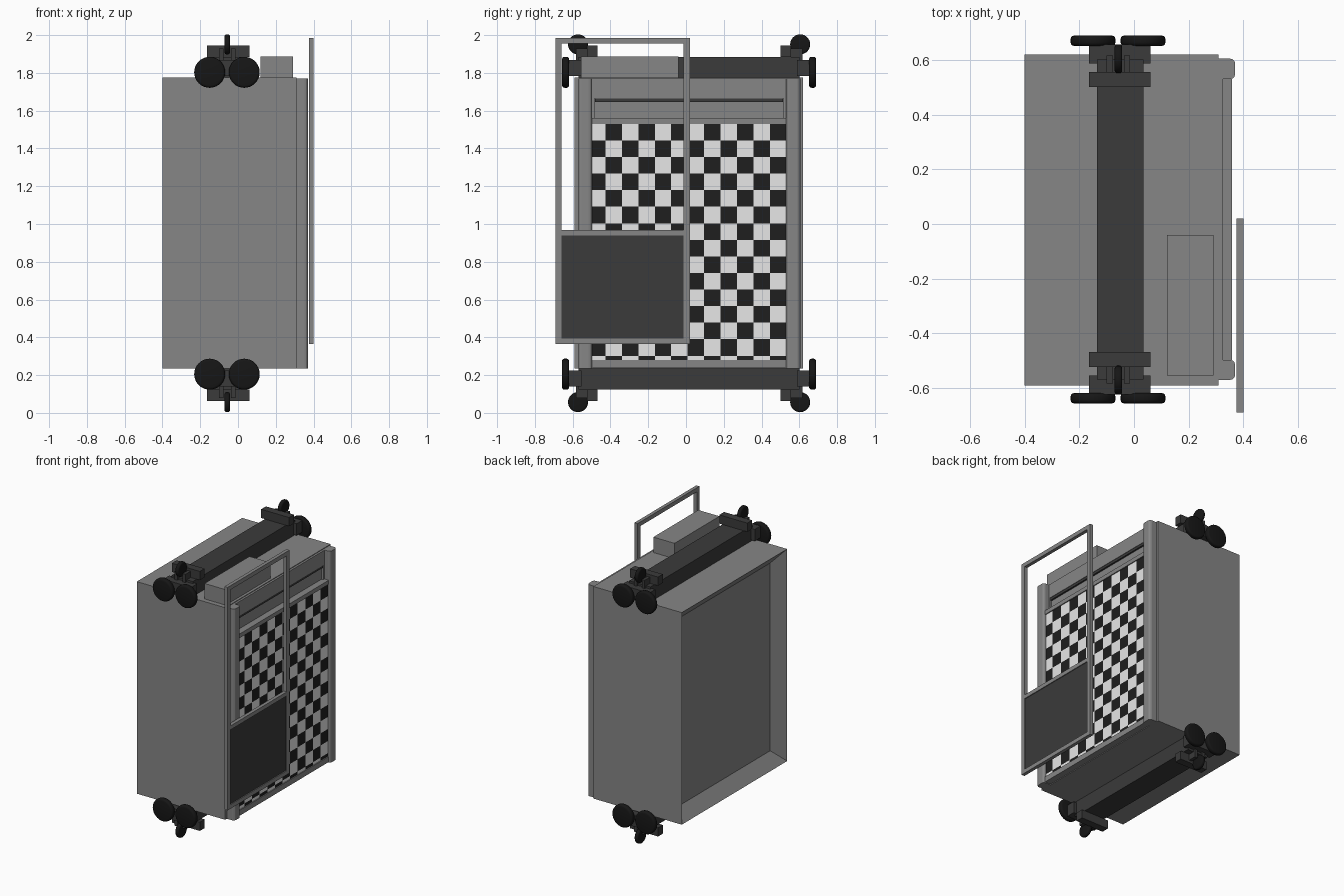
import bpy, bmesh, math
from mathutils import Matrix

if "Cube" in bpy.data.objects:
    bpy.data.objects.remove(bpy.data.objects["Cube"])


def material(name, value):
    m = bpy.data.materials.new(name)
    m.diffuse_color = (value, value, value, 1)
    m.use_nodes = True
    m.node_tree.nodes["Principled BSDF"].inputs["Base Color"].default_value = m.diffuse_color
    return m


GREY = material("steel grey", 0.24)
DARK = material("dark grey", 0.043)
RUBBER = material("black rubber", 0.008)
WHITE = material("tile white", 0.80)
BLACK = material("tile black", 0.013)

YC, ZC = 0.0165, 1.004      # mirror planes of the guide gear


def finish(name, bm, *mats):
    me = bpy.data.meshes.new(name)
    bm.to_mesh(me)
    bm.free()
    for m in mats:
        me.materials.append(m)
    ob = bpy.data.objects.new(name, me)
    bpy.context.collection.objects.link(ob)
    return ob


def cube(x, y, z):
    """Cube mesh from (min, max) pairs on each axis."""
    bm = bmesh.new()
    bmesh.ops.create_cube(bm, size=1)
    for v in bm.verts:
        for i, (a, b) in enumerate((x, y, z)):
            v.co[i] = (a + b) / 2 + v.co[i] * (b - a)
    bm.normal_update()
    return bm


def box(name, x, y, z, mat, bevel=0):
    bm = cube(x, y, z)
    if bevel:
        edges = [e for e in bm.edges
                 if abs(e.verts[0].co.z - e.verts[1].co.z) > 0.01 and e.verts[0].co.x > sum(x) / 2]
        bmesh.ops.bevel(bm, geom=edges, offset=bevel, segments=3, affect='EDGES', profile=0.5)
    return finish(name, bm, mat)


def wheel(name, centre, radius, width, axis):
    bm = bmesh.new()
    bmesh.ops.create_cone(bm, cap_ends=True, segments=32, radius1=radius, radius2=radius, depth=width)
    rims = [e for e in bm.edges if abs(e.verts[0].co.z - e.verts[1].co.z) < 1e-5]
    bmesh.ops.bevel(bm, geom=rims, offset=width * 0.35, segments=3, affect='EDGES', profile=0.5)
    rot = Matrix.Rotation(math.pi / 2, 4, 'X' if axis == 'Y' else 'Y')
    bmesh.ops.transform(bm, matrix=Matrix.Translation(centre) @ rot, verts=bm.verts)
    ob = finish(name, bm, RUBBER)
    bpy.context.view_layer.objects.active = ob
    ob.select_set(True)
    bpy.ops.object.shade_smooth_by_angle(angle=math.radians(40))
    ob.select_set(False)


# Cabin body with a sunken, splayed panel in the rear
Y0, Y1, Z0, Z1 = -0.59, 0.62, 0.235, 1.775
bm = cube((-0.40, 0.31), (Y0, Y1), (Z0, Z1))
rear = [f for f in bm.faces if f.normal.x < -0.9]
bmesh.ops.inset_individual(bm, faces=rear, thickness=0.125, depth=-0.075)
finish("cabin_body", bm, GREY)

# Entrance: header with a framed recess, rails and posts
box("header_top", (0.31, 0.325), (-0.497, 0.53), (1.665, 1.77), GREY)
box("header_side_near", (0.31, 0.325), (-0.497, -0.485), (1.56, 1.665), GREY)
box("header_side_far", (0.31, 0.325), (0.515, 0.53), (1.56, 1.665), GREY)
box("header_shadow_strip", (0.31, 0.322), (-0.483, 0.513), (1.647, 1.665), DARK)
box("header_rail", (0.31, 0.358), (-0.497, 0.53), (1.53, 1.56), GREY)
box("door_sill", (0.31, 0.358), (-0.497, 0.53), (0.24, 0.28), GREY)
box("door_slab", (0.31, 0.348), (-0.497, 0.53), (0.28, 1.53), GREY)
box("post_near", (0.31, 0.37), (-0.57, -0.497), (Z0, 1.77), GREY, 0.018)
box("post_far", (0.31, 0.37), (0.53, 0.605), (Z0, 1.77), GREY, 0.018)

# Chequered doors: a grid of cells, clipped to the opening
bm = bmesh.new()
cell_y, cell_z, top, start = 0.0872, 0.0877, 1.53, -0.427
for row in range(15):
    z1 = top - row * cell_z
    z0 = max(z1 - cell_z, 0.28)
    for col in range(-1, 11):
        y0 = max(start + col * cell_y, -0.497)
        y1 = start + (col + 1) * cell_y
        f = bm.faces.new([bm.verts.new((0.351, y, z)) for y, z in
                          ((y0, z0), (y1, z0), (y1, z1), (y0, z1))])
        f.material_index = (row + col + 1) % 2
bmesh.ops.remove_doubles(bm, verts=bm.verts, dist=0.001)
finish("chequered_doors", bm, WHITE, BLACK)

# Sliding gate in front of the doors
GX = (0.375, 0.40)
box("gate_stile_near", GX, (-0.69, -0.66), (0.365, 1.985), GREY)
box("gate_stile_far", GX, (-0.012, 0.02), (0.365, 1.985), GREY)
for n, (a, b) in (("bottom", (0.365, 0.395)), ("middle", (0.938, 0.967)), ("top", (1.955, 1.985))):
    box("gate_rail_" + n, GX, (-0.66, -0.012), (a, b), GREY)
box("gate_panel", (0.381, 0.394), (-0.66, -0.012), (0.395, 0.938), DARK)

# Door drive housing on the roof
box("drive_housing", (0.12, 0.29), (-0.555, -0.04), (Z1, 1.887), GREY)


# Guide gear: beams above and below, rollers at all four ends
def span(c, s, a, b):
    return tuple(sorted((c + s * a, c + s * b)))


for sz, level in ((-1, "lower"), (1, "upper")):
    def zr(a, b):           # heights given for the lower set
        return span(ZC, sz, ZC - a, ZC - b)

    box(level + "_beam", (-0.135, 0.035), (YC - 0.585, YC + 0.585), zr(0.125, 0.235), DARK)
    for sy, side in ((-1, "near"), (1, "far")):
        tag = level + "_" + side

        def yr(a, b):
            return span(YC, sy, a, b)

        box(tag + "_axle_block", (-0.165, 0.06), yr(0.57, 0.64), zr(0.14, 0.225), DARK)
        box(tag + "_bracket", (-0.165, 0.06), yr(0.485, 0.54), zr(0.062, 0.125), DARK)
        box(tag + "_fork_left", (-0.10, -0.077), yr(0.54, 0.60), zr(0.08, 0.14), DARK)
        box(tag + "_fork_right", (-0.037, -0.014), yr(0.54, 0.60), zr(0.08, 0.14), DARK)
        for x, n in ((-0.15, "left"), (0.033, "right")):
            wheel(f"{tag}_side_roller_{n}", (x, YC + sy * 0.654, ZC + sz * (ZC - 0.205)), 0.082, 0.038, 'Y')
        wheel(tag + "_guide_roller", (-0.057, YC + sy * 0.588, ZC + sz * (ZC - 0.057)), 0.053, 0.028, 'X')
